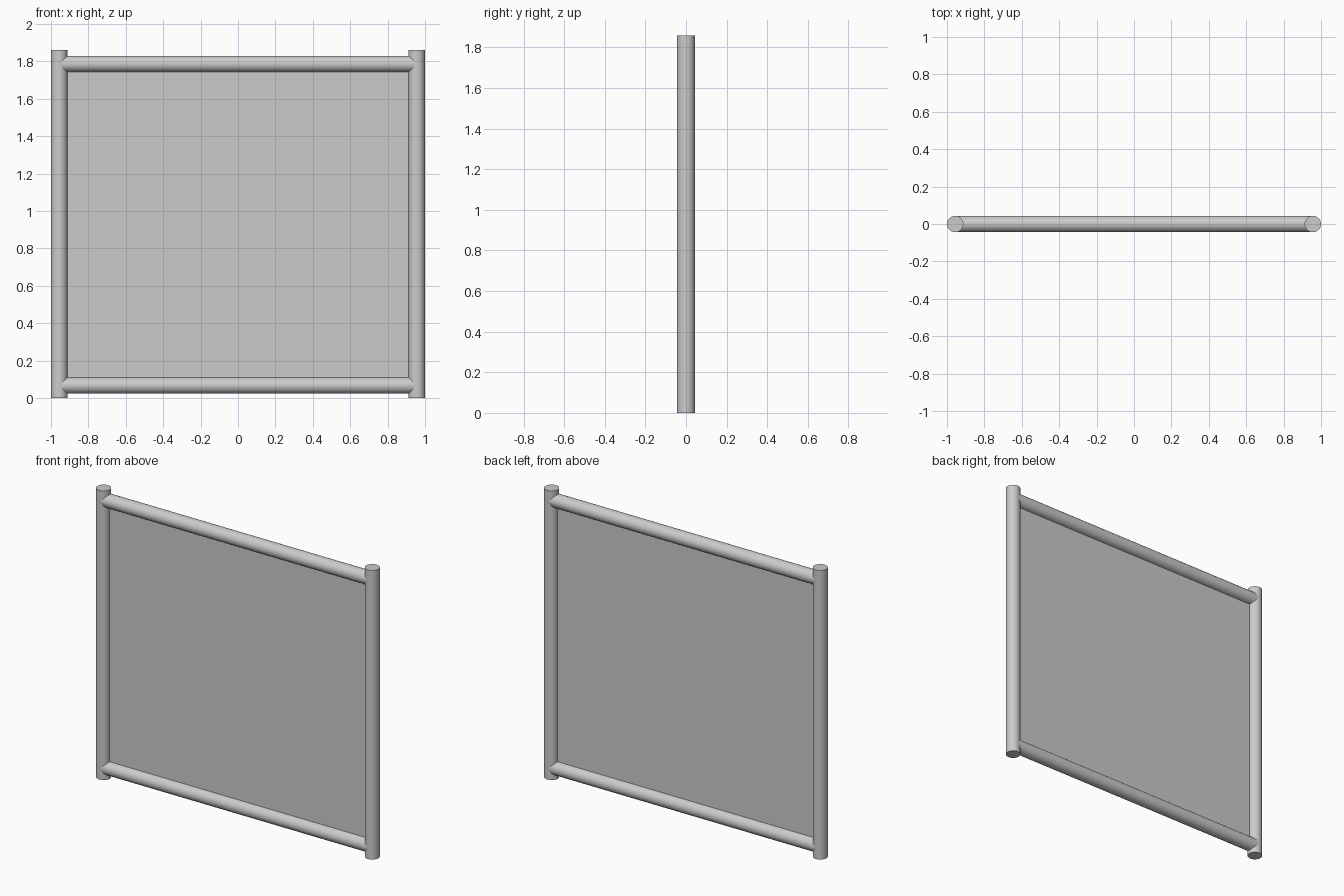
import bpy
from math import radians

if "Cube" in bpy.data.objects:
    bpy.data.objects.remove(bpy.data.objects["Cube"])

R = 0.044          # tube radius
POST_X = 0.956     # post axis
HEIGHT = 1.86
RAILS = {"bottom_rail": 0.067, "top_rail": 1.786}


def tube(name, length, location, rotation=(0, 0, 0), radius=R):
    bpy.ops.mesh.primitive_cylinder_add(vertices=32, radius=radius, depth=length,
                                        location=location, rotation=rotation)
    obj = bpy.context.object
    obj.name = name
    bpy.ops.object.shade_smooth_by_angle(angle=radians(30))
    return obj


# Upright posts
for side, sx in (("left", -1), ("right", 1)):
    tube(side + "_post", HEIGHT, (sx * POST_X, 0, HEIGHT / 2))

# Horizontal rails, running into the post axes
for name, z in RAILS.items():
    tube(name, 2 * POST_X, (0, 0, z), (0, radians(90), 0), R - 0.0005)

# Thin infill panel, tucked just inside the tubes
z0, z1 = RAILS["bottom_rail"], RAILS["top_rail"]
bpy.ops.mesh.primitive_cube_add(size=1, location=(0, 0, (z0 + z1) / 2))
panel = bpy.context.object
panel.name = "panel"
panel.scale = (2 * (POST_X - R + 0.005), 0.004, z1 - z0 - 2 * R + 0.01)
bpy.ops.object.transform_apply(location=False, rotation=False, scale=True)
